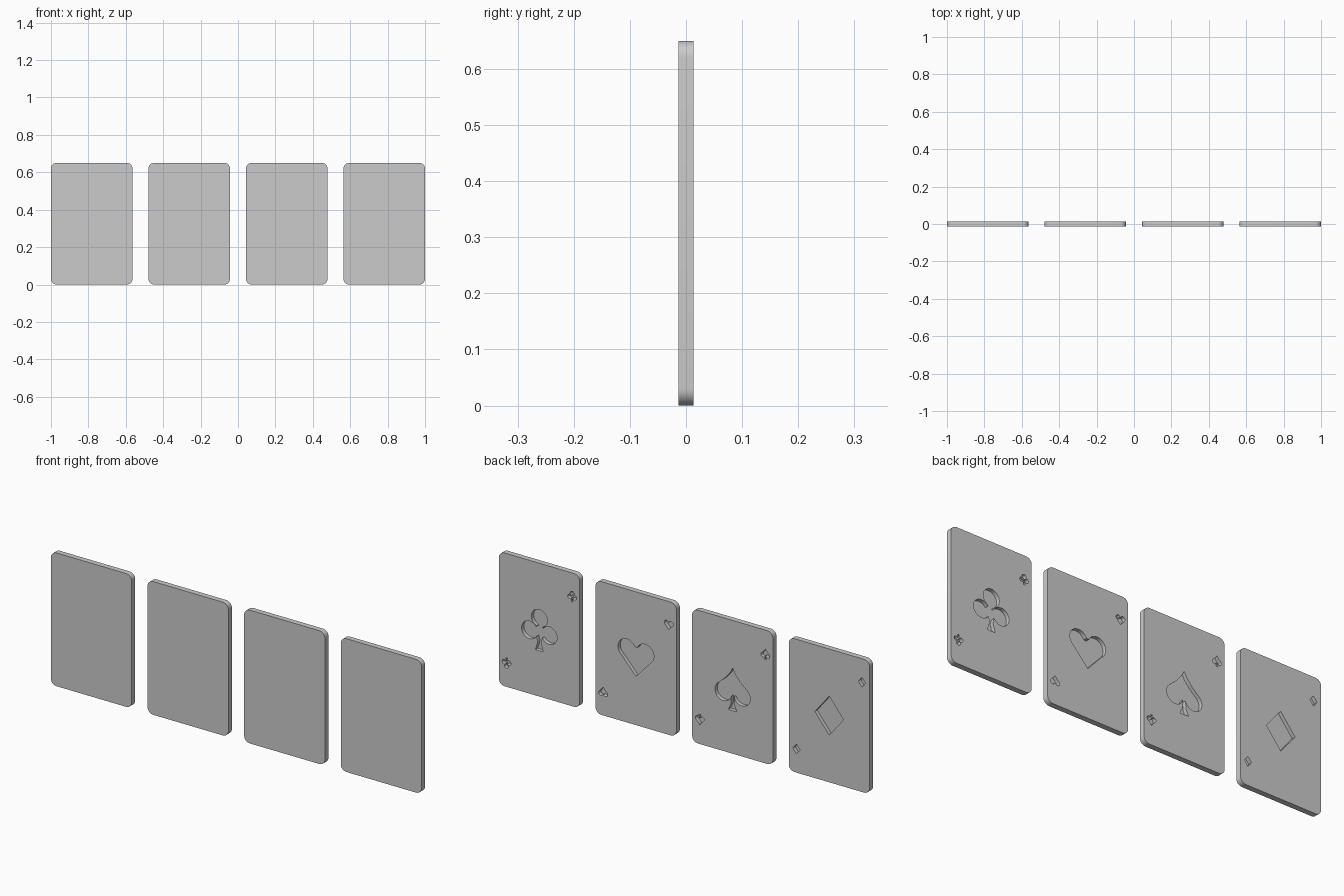
import bpy, bmesh
from math import sin, cos, radians

if "Cube" in bpy.data.objects:
    bpy.data.objects.remove(bpy.data.objects["Cube"])

W, H, T = 0.436, 0.65, 0.027      # card width, height, thickness
PITCH, CORNER, DEPTH = (2 - 0.436) / 3, 0.03, 0.018


def arc(cx, cz, r, a0, a1, n=14):
    return [(cx + r * cos(radians(a0 + (a1 - a0) * i / n)),
             cz + r * sin(radians(a0 + (a1 - a0) * i / n))) for i in range(n + 1)]


def mirrored(half):
    """Close a right-hand half profile (top to bottom) by mirroring it."""
    return half + [(-u, z) for u, z in reversed(half) if abs(u) > 1e-5]


def prism(bm, outline, y0, y1, cx=0, cz=0, scale=1):
    verts = [bm.verts.new((cx + scale * u, y0, cz + scale * z)) for u, z in outline]
    face = bm.faces.new(verts)
    new = bmesh.ops.extrude_face_region(bm, geom=[face])["geom"]
    bmesh.ops.translate(bm, vec=(0, y1 - y0, 0),
                        verts=[g for g in new if isinstance(g, bmesh.types.BMVert)])


def finish(bm, name):
    bmesh.ops.recalc_face_normals(bm, faces=bm.faces)
    mesh = bpy.data.meshes.new(name)
    bm.to_mesh(mesh)
    bm.free()
    ob = bpy.data.objects.new(name, mesh)
    bpy.context.collection.objects.link(ob)
    return ob


# Suit outlines, centred on the card
suits = {
    "diamond": mirrored([(0, 0.095), (0.077, 0), (0, -0.095)]),
    "spade": mirrored([(0, 0.093), (0.014, 0.066), (0.04, 0.034)]
                      + arc(0.05, -0.034, 0.045, 48, -165)
                      + [(0.009, -0.085), (0.023, -0.115)]),
    "heart": mirrored([(0, 0.053)] + arc(0.05, 0.035, 0.047, 155, -35)
                      + [(0.045, -0.038), (0, -0.088)]),
    "club": mirrored(arc(0, 0.056, 0.043, 90, -68)
                     + arc(0.053, -0.014, 0.043, 145, -150)
                     + [(0.008, -0.06), (0.021, -0.102)]),
}

# Rounded card outline
cu, cz = W / 2 - CORNER, H / 2 - CORNER
card_outline = []
for k, (su, sz) in enumerate([(1, 1), (-1, 1), (-1, -1), (1, -1)]):
    card_outline += arc(su * cu, sz * cz, CORNER, 90 * k, 90 * k + 90, 8)

for i, (suit, outline) in enumerate(suits.items()):
    x = -1 + W / 2 + i * PITCH

    # Card slab
    bm = bmesh.new()
    prism(bm, card_outline, -T / 2, T / 2, x, H / 2)
    card = finish(bm, suit + "_card")

    # Recessed suit marks on the back: large centre, two small corner ones
    bm = bmesh.new()
    for du, dz, s in [(0, 0, 1), (-0.177, 0.21, 0.25), (0.177, -0.21, -0.25)]:
        prism(bm, outline, T / 2 - DEPTH, T / 2 + 0.02, x + du, H / 2 + dz, s)
    cutter = finish(bm, suit + "_cutter")
    cutter.hide_render = True

    mod = card.modifiers.new("recess", 'BOOLEAN')
    mod.operation, mod.solver, mod.object = 'DIFFERENCE', 'EXACT', cutter
    bpy.ops.object.select_all(action='DESELECT')
    bpy.context.view_layer.objects.active = card
    card.select_set(True)
    bpy.ops.object.modifier_apply(modifier=mod.name)
    bpy.data.objects.remove(cutter)
    bpy.ops.object.shade_smooth_by_angle(angle=radians(30))
